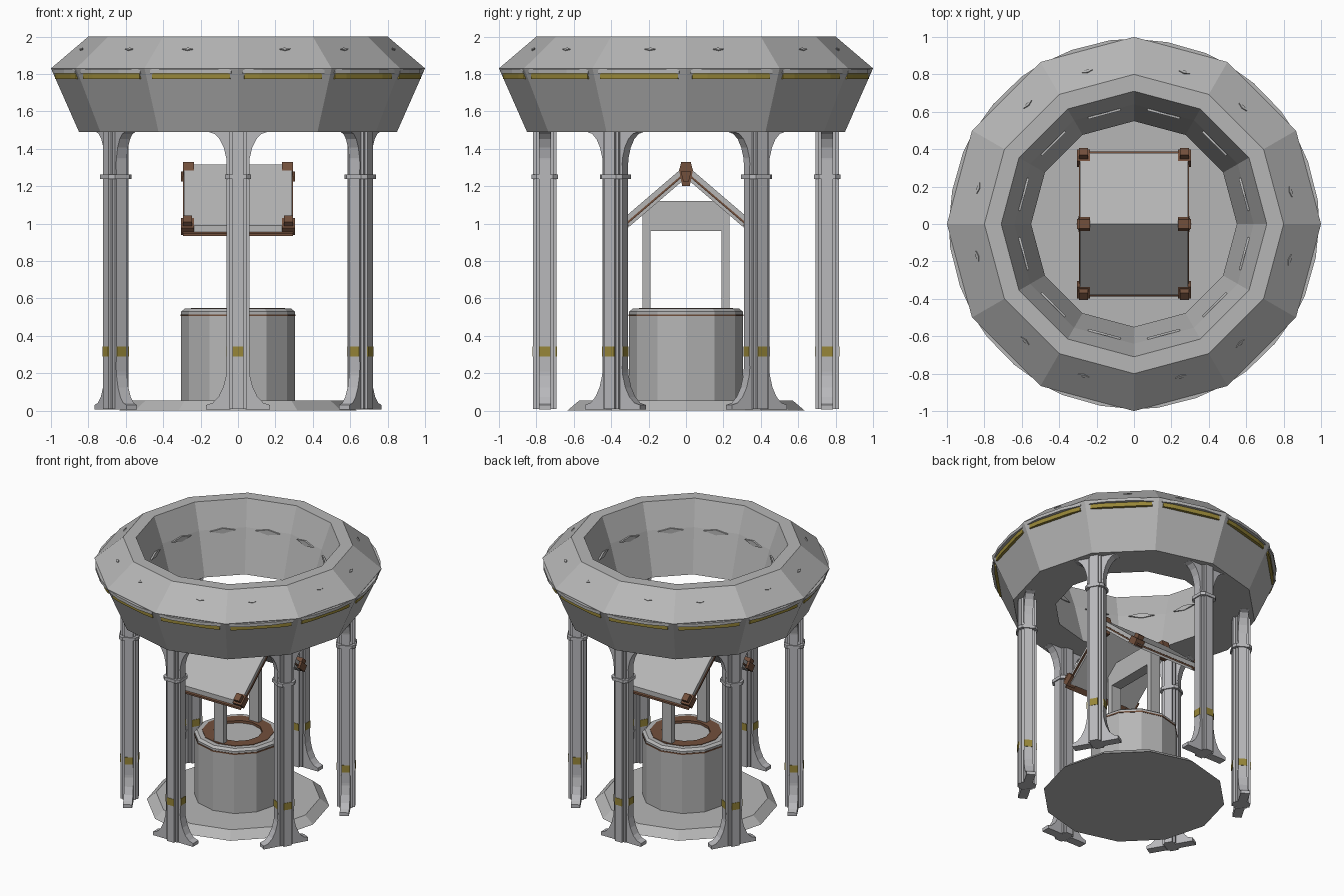
import bpy, bmesh, math
from mathutils import Matrix, Vector

if "Cube" in bpy.data.objects:
    bpy.data.objects.remove(bpy.data.objects["Cube"])


def material(name, rgb):
    m = bpy.data.materials.new(name)
    m.diffuse_color = (*rgb, 1)
    m.use_nodes = True
    m.node_tree.nodes["Principled BSDF"].inputs["Base Color"].default_value = m.diffuse_color
    return m


STONE = material("stone grey", (0.47, 0.47, 0.47))
PALE = material("pale column stone", (0.48, 0.48, 0.50))
GOLD = material("dull gold", (0.31, 0.24, 0.04))
BROWN = material("brown wood", (0.17, 0.08, 0.045))


def finish(name, bm, mat):
    bmesh.ops.recalc_face_normals(bm, faces=bm.faces)
    me = bpy.data.meshes.new(name)
    bm.to_mesh(me)
    bm.free()
    me.materials.append(mat)
    ob = bpy.data.objects.new(name, me)
    bpy.context.collection.objects.link(ob)
    return ob


def lathe(name, profile, mat, sides=12, closed=False):
    """Revolve (radius, z) points around z; open profiles get end caps."""
    bm = bmesh.new()
    rings = [[bm.verts.new((r * math.cos(2 * math.pi * i / sides),
                            r * math.sin(2 * math.pi * i / sides), z))
              for i in range(sides)] for r, z in profile]
    pairs = list(zip(rings, rings[1:]))
    if closed:
        pairs.append((rings[-1], rings[0]))
    else:
        bm.faces.new(rings[0])
        bm.faces.new(rings[-1])
    for a, b in pairs:
        for i in range(sides):
            j = (i + 1) % sides
            bm.faces.new((a[i], a[j], b[j], b[i]))
    return finish(name, bm, mat)


def prism(bm, pts, lo, hi, axis, mat4=Matrix()):
    """Extrude a 2D outline along an axis: x uses (y, z), y uses (x, z), z uses (x, y)."""
    def place(p, w):
        u, v = p
        co = {"x": (w, u, v), "y": (u, w, v), "z": (u, v, w)}[axis]
        return bm.verts.new(mat4 @ Vector(co))
    a = [place(p, lo) for p in pts]
    b = [place(p, hi) for p in pts]
    bm.faces.new(a)
    bm.faces.new(b)
    n = len(pts)
    for i in range(n):
        j = (i + 1) % n
        bm.faces.new((a[i], a[j], b[j], b[i]))


def box(bm, x, y, z, mat4=Matrix()):
    prism(bm, [(x[0], y[0]), (x[1], y[0]), (x[1], y[1]), (x[0], y[1])], z[0], z[1], "z", mat4)


def turn(deg):
    return Matrix.Rotation(math.radians(deg), 4, "Z")


# Crown ring, floor slab and well drum
lathe("crown_ring", [(0.85, 1.49), (1.0, 1.83), (0.80, 2.0), (0.71, 2.0),
                     (0.64, 1.81), (0.55, 1.49)], STONE, closed=True)
lathe("floor_slab", [(0.635, 0), (0.57, 0.055)], STONE)
lathe("well_drum", [(0.304, 0.05), (0.304, 0.53), (0.285, 0.545), (0.25, 0.545),
                    (0.25, 0.51), (0.305, 0.05)][:4] + [(0.17, 0.53)], STONE)
lathe("well_band", [(0.307, 0.505), (0.307, 0.515), (0.29, 0.515), (0.29, 0.505)], BROWN, closed=True)
lathe("well_rim", [(0.25, 0.535), (0.25, 0.549), (0.17, 0.549), (0.17, 0.525)], BROWN, closed=True)

# Worn ledge, gold inlay and chips on each side of the crown
ledge, inlay, chips = bmesh.new(), bmesh.new(), bmesh.new()
for i in range(12):
    m = turn(15 + 30 * i)
    prism(ledge, [(0.93, -0.23), (0.962, -0.23), (0.982, -0.13), (0.985, 0.08),
                  (0.962, 0.22), (0.93, 0.22)], 1.803, 1.826, "z", m)
    prism(inlay, [(0.92, -0.22), (0.953, -0.22), (0.962, -0.14), (0.962, 0.13),
                  (0.953, 0.21), (0.92, 0.21)], 1.772, 1.803, "z", m)
    # thin slivers on the inner wall
    wall = m @ Matrix.Translation((0.612, 0, 1.8))
    prism(chips, [(-0.09, 0), (0, -0.02), (0.09, 0), (0, 0.02)], -0.008, 0.004, "x", wall)
    # small nicks on the upper slope
    slope = m @ Matrix.Translation((0.853, 0.03 if i % 2 else -0.05, 1.932)) \
        @ Matrix.Rotation(math.radians(41), 4, "Y")
    prism(chips, [(-0.01, 0), (0, -0.03), (0.01, 0), (0, 0.03)], -0.01, 0.004, "z", slope)
finish("crown_ledge", ledge, STONE)
finish("crown_gold_inlay", inlay, GOLD)
finish("crown_chips", chips, STONE)

# Six columns: notched shaft, collar, gold plates, curved feet and brackets
a, c, d = 0.03, 0.046, 0.062
quarter = [(d, -a), (d, a), (c, a), (c, c), (a, c)]
outline = []
for k in range(4):
    co, si = round(math.cos(k * math.pi / 2)), round(math.sin(k * math.pi / 2))
    outline += [(x * co - y * si, x * si + y * co) for x, y in quarter]


def flare(z_root, z_tip, reach, lip):
    """Concave quarter-arc wedge from the shaft at z_root to a tip at z_tip."""
    pts = [(0.04, z_tip), (reach, z_tip)]
    h = z_root - z_tip
    for s in range(6):
        t = s / 5 * math.pi / 2
        pts.append((reach - (reach - 0.058) * math.sin(t),
                    z_tip + h * (lip + (1 - lip) * (1 - math.cos(t)))))
    return pts + [(0.04, z_root)]


for i in range(6):
    m = turn(30 + 60 * i) @ Matrix.Translation((0.755, 0, 0))
    shaft = bmesh.new()
    prism(shaft, outline, 0.01, 1.52, "z", m)
    for s in (1, -1):
        for args in ((0.26, 0.005, 0.17, 0.1), (1.29, 1.50, 0.155, 0.05)):
            pts = [(s * y, z) for y, z in flare(*args)]
            prism(shaft, pts, -0.032, 0.032, "x", m)
    finish(f"column_{i + 1}", shaft, PALE)

    collar = bmesh.new()
    e, f = 0.07, 0.045
    prism(collar, [(e, -f), (e, f), (f, e), (-f, e), (-e, f), (-e, -f), (-f, -e), (f, -e)],
          1.238, 1.262, "z", m)
    finish(f"column_collar_{i + 1}", collar, PALE)

    plates = bmesh.new()
    for k in range(4):
        box(plates, (d - 0.004, d + 0.003), (-a, a), (0.29, 0.343), m @ turn(90 * k))
    finish(f"column_gold_plates_{i + 1}", plates, GOLD)

# Frame standing on the well
frame = bmesh.new()
for s in (1, -1):
    box(frame, (-0.04, 0.04), sorted((s * 0.19, s * 0.232)), (0.53, 0.97))
prism(frame, [(-0.232, 0.96), (0.232, 0.96), (0.232, 1.11), (0.21, 1.12), (-0.21, 1.12), (-0.232, 1.11)],
      -0.04, 0.04, "x")
finish("well_frame", frame, STONE)


# Gabled roof in three layers: slab, thin wooden edge, lower board
def gable(name, top, thick, half_x, half_y, mat):
    bm = bmesh.new()
    z = top - 0.857 * half_y
    prism(bm, [(-half_y, z), (0, top), (half_y, z), (half_y, z - thick),
               (0, top - thick), (-half_y, z - thick)], -half_x, half_x, "x")
    finish(name, bm, mat)


gable("roof_slab", 1.315, 0.035, 0.288, 0.38, STONE)
gable("roof_wood_edge", 1.28, 0.014, 0.295, 0.388, BROWN)
gable("roof_lower_board", 1.266, 0.022, 0.285, 0.345, STONE)

# Wooden caps on the ridge ends and the eave corners
caps = bmesh.new()
for sx in (1, -1):
    prism(caps, [(-0.02, 1.20), (0.02, 1.20), (0.037, 1.285), (0.025, 1.33), (-0.025, 1.33), (-0.037, 1.285)],
          sx * 0.235, sx * 0.293, "x")
    prism(caps, [(-0.015, 1.225), (0.015, 1.225), (0.028, 1.28), (-0.028, 1.28)],
          sx * 0.29, sx * 0.306, "x")
    for sy in (1, -1):
        m = Matrix.Translation((sx * 0.27, sy * 0.365, 1.0)) \
            @ Matrix.Rotation(-sy * math.atan(0.857), 4, "X")
        box(caps, (-0.036, 0.036), (-0.04, 0.04), (-0.045, 0.005), m)
        box(caps, (-0.024, 0.024), (-0.026, 0.026), (0.005, 0.035), m)
finish("roof_caps", caps, BROWN)
